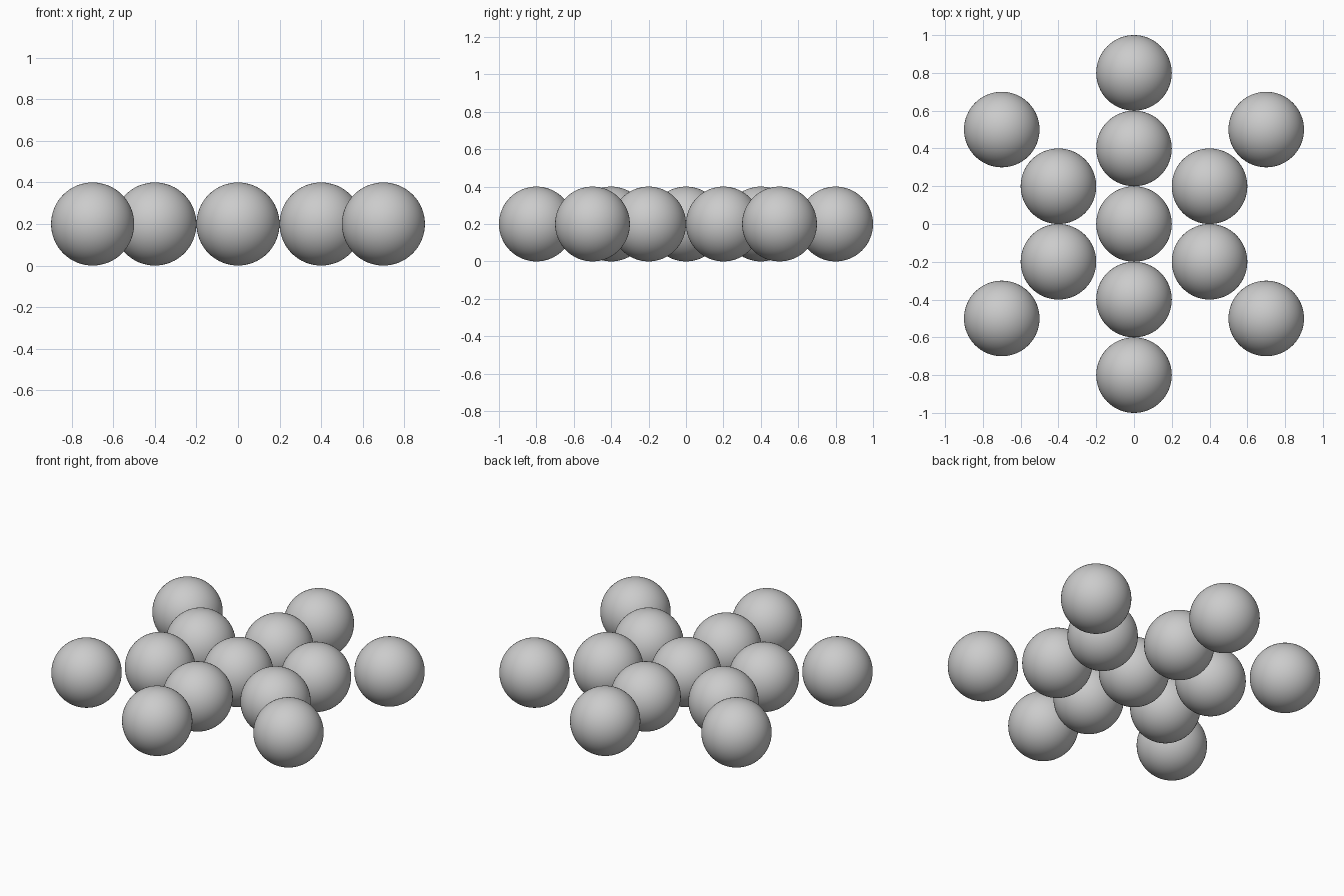
import bpy

# Remove the default cube
cube = bpy.data.objects.get("Cube")
if cube:
    bpy.data.objects.remove(cube, do_unlink=True)

RADIUS = 0.2

# Single plain grey
grey = bpy.data.materials.new("plain grey")
grey.use_nodes = True
colour = (0.6, 0.6, 0.6, 1)
grey.diffuse_color = colour
grey.node_tree.nodes["Principled BSDF"].inputs["Base Color"].default_value = colour


def ball(name, x, y):
    """Smooth ball resting on the ground."""
    bpy.ops.mesh.primitive_uv_sphere_add(
        segments=64, ring_count=32, radius=RADIUS, location=(x, y, RADIUS))
    obj = bpy.context.object
    obj.name = name
    obj.data.materials.append(grey)
    bpy.ops.object.shade_smooth()


# Middle row, from front to back
row = ["front_outer_ball", "front_inner_ball", "centre_ball",
       "back_inner_ball", "back_outer_ball"]
for i, name in enumerate(row):
    ball(name, 0, (i - 2) * 2 * RADIUS)

# Inner ring and outer corner balls, mirrored both ways
for side, sx in (("left", 1), ("right", -1)):
    for end, sy in (("front", -1), ("back", 1)):
        ball(f"{end}_{side}_inner_ball", sx * 0.4, sy * 0.2)
        ball(f"{end}_{side}_corner_ball", sx * 0.7, sy * 0.5)
